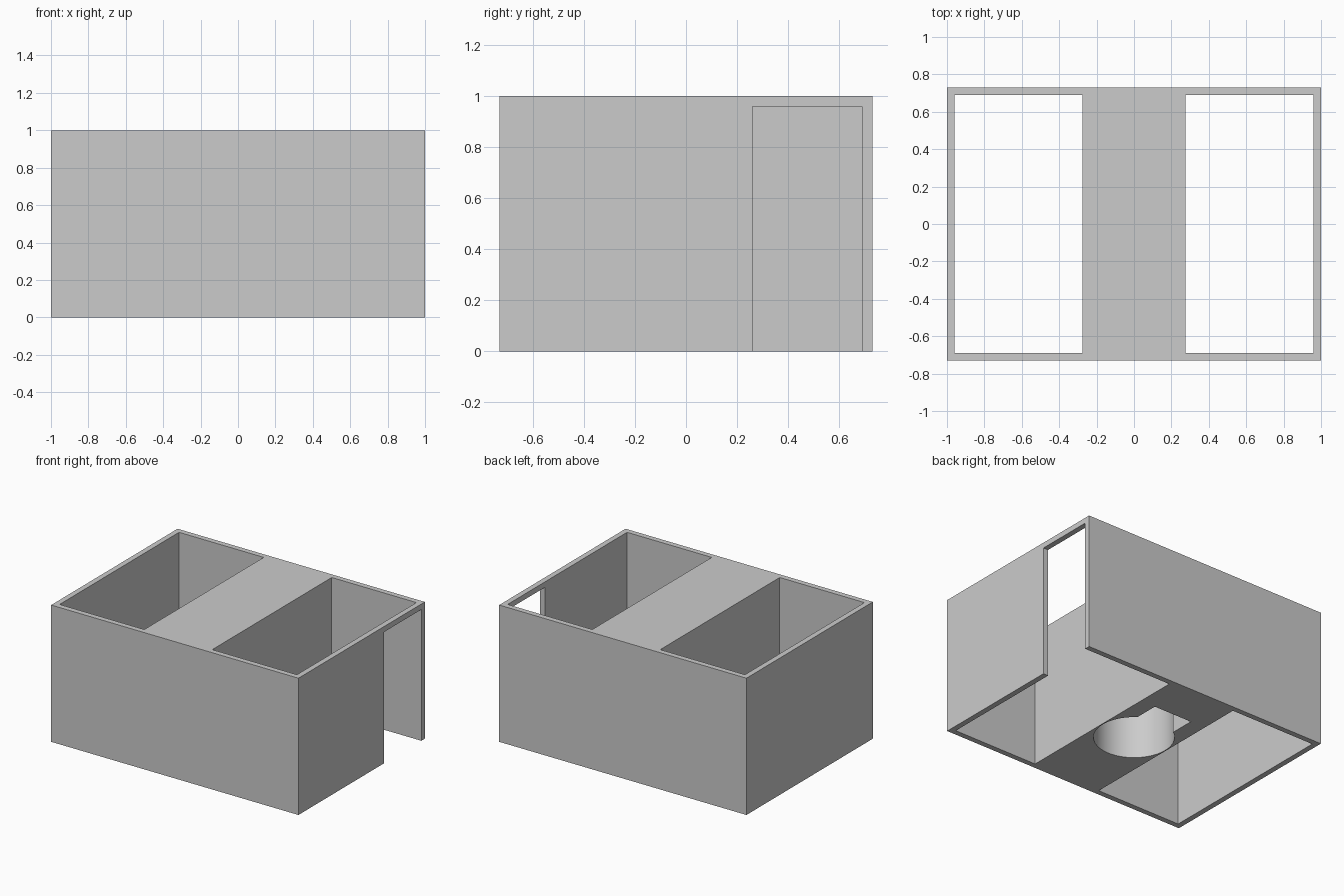
import bpy, bmesh, math
from mathutils import Vector

cube = bpy.data.objects.get("Cube")
if cube:
    bpy.data.objects.remove(cube, do_unlink=True)

HALF_X, HALF_Y, HEIGHT = 1.0, 0.73, 1.0
WALL = 0.04
CORE = 0.275            # half width of the solid middle block
RADIUS, SLOT, SLOT_END = 0.268, 0.155, 0.40
OVER = 0.1              # cutter overshoot

grey = bpy.data.materials.new("plain_grey")
grey.use_nodes = True
colour = (0.6, 0.6, 0.6, 1.0)
grey.diffuse_color = colour
grey.node_tree.nodes["Principled BSDF"].inputs["Base Color"].default_value = colour


def prism(name, outline, z0, z1):
    """Extrude a flat outline from z0 up to z1."""
    bm = bmesh.new()
    face = bm.faces.new([bm.verts.new((x, y, z0)) for x, y in outline])
    top = bmesh.ops.extrude_face_region(bm, geom=[face])["geom"]
    bmesh.ops.translate(bm, vec=Vector((0, 0, z1 - z0)),
                        verts=[v for v in top if isinstance(v, bmesh.types.BMVert)])
    bmesh.ops.recalc_face_normals(bm, faces=bm.faces)
    mesh = bpy.data.meshes.new(name)
    bm.to_mesh(mesh)
    bm.free()
    mesh.materials.append(grey)
    obj = bpy.data.objects.new(name, mesh)
    bpy.context.collection.objects.link(obj)
    return obj


def rect(x0, x1, y0, y1):
    return [(x0, y0), (x1, y0), (x1, y1), (x0, y1)]


# Outer block
housing = prism("housing", rect(-HALF_X, HALF_X, -HALF_Y, HALF_Y), 0, HEIGHT)
cutters = []

# Two open shafts either side of the middle block
inner_x, inner_y = HALF_X - WALL, HALF_Y - WALL
for side, name in ((1, "left_shaft"), (-1, "right_shaft")):
    x0, x1 = sorted((side * CORE, side * inner_x))
    cutters.append(prism(name, rect(x0, x1, -inner_y, inner_y), -OVER, HEIGHT + OVER))

# Doorway in the side wall
cutters.append(prism("doorway", rect(inner_x - OVER, HALF_X + OVER, 0.26, inner_y),
                     -OVER, HEIGHT - WALL))

# Round pocket with a square slot, open underneath
start = math.acos(SLOT / RADIUS)
sweep = math.pi + 2 * start
steps = 72
arc = [(RADIUS * math.cos(math.pi - start + sweep * i / steps),
        RADIUS * math.sin(math.pi - start + sweep * i / steps)) for i in range(steps + 1)]
cutters.append(prism("pocket", arc + [(SLOT, SLOT_END), (-SLOT, SLOT_END)],
                     -OVER, HEIGHT - WALL))

# Cut everything out of the block, then drop the cutters
for cutter in cutters:
    cutter.hide_render = True
    mod = housing.modifiers.new(cutter.name, "BOOLEAN")
    mod.operation = "DIFFERENCE"
    mod.solver = "EXACT"
    mod.object = cutter
bpy.context.view_layer.update()
result = bpy.data.meshes.new_from_object(
    housing.evaluated_get(bpy.context.evaluated_depsgraph_get()))
housing.modifiers.clear()
housing.data = result
for cutter in cutters:
    bpy.data.objects.remove(cutter, do_unlink=True)

# Smooth pocket wall, sharp edges elsewhere
for obj in bpy.context.selected_objects:
    obj.select_set(False)
housing.select_set(True)
bpy.context.view_layer.objects.active = housing
bpy.ops.object.shade_smooth_by_angle(angle=math.radians(30))
